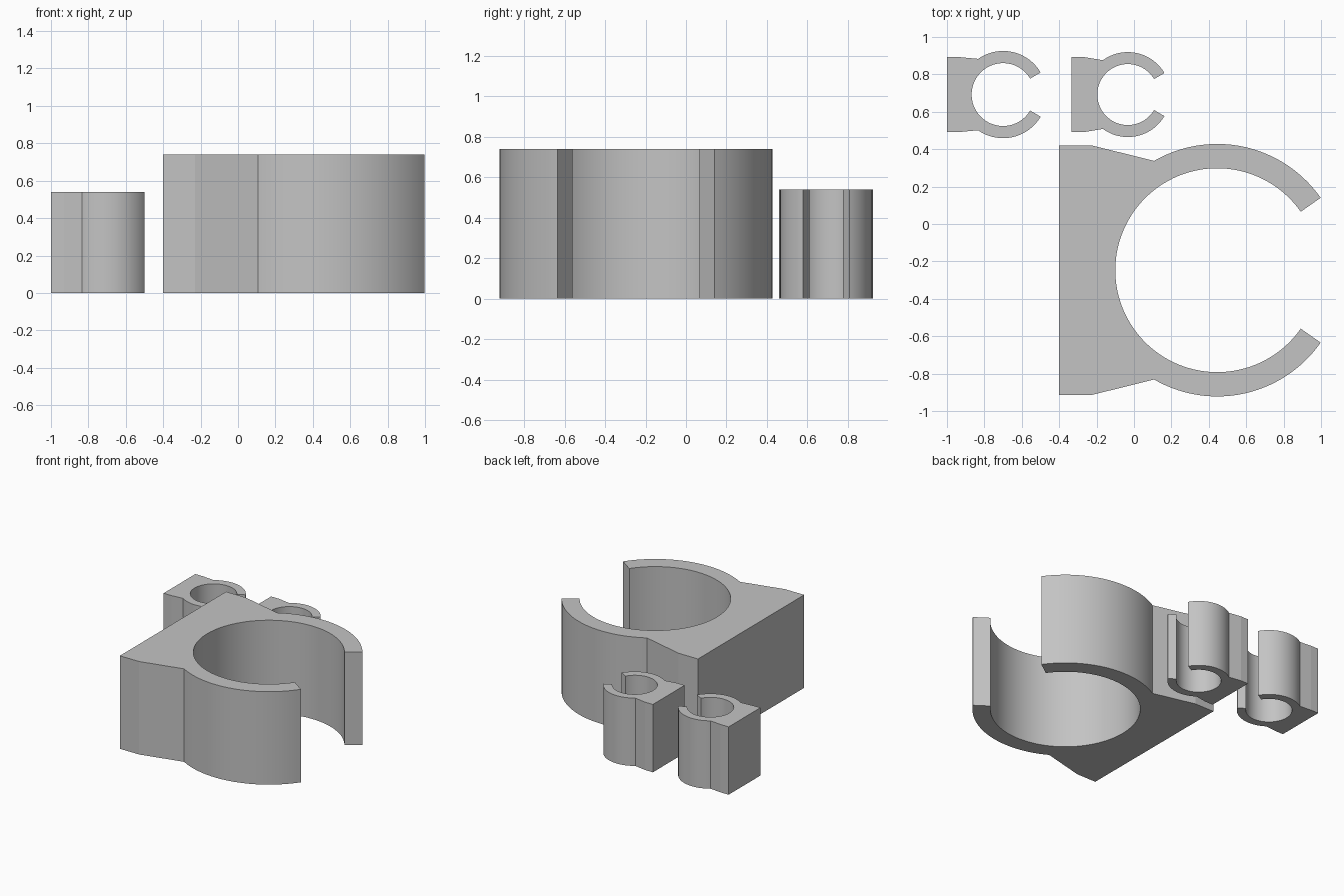
import bpy
import bmesh
import math

cube = bpy.data.objects.get("Cube")
if cube:
    bpy.data.objects.remove(cube, do_unlink=True)

# Single grey plastic
grey = bpy.data.materials.new("grey plastic")
grey.use_nodes = True
colour = (0.55, 0.55, 0.55, 1.0)
grey.diffuse_color = colour
grey.node_tree.nodes["Principled BSDF"].inputs["Base Color"].default_value = colour


def arc(centre, radius, start, end, step=3.0):
    """Points along an arc, angles in degrees."""
    n = max(2, round(abs(end - start) / step))
    angles = [math.radians(start + (end - start) * i / n) for i in range(n + 1)]
    return [(centre[0] + radius * math.cos(a), centre[1] + radius * math.sin(a))
            for a in angles]


def make_clip(name, centre, inner, outer, opening, joint, back, flat, half, height):
    """Snap clip: open ring on a tapered mounting block, extruded upward.

    opening and joint are angles from +x; back and flat are the x positions
    of the rear face and of the end of the straight sides of the block.
    """
    cx, cy = centre
    outline = arc(centre, outer, opening, joint)                # left arm
    outline += [(flat, cy + half), (back, cy + half),           # block
                (back, cy - half), (flat, cy - half)]
    outline += arc(centre, outer, 360 - joint, 360 - opening)   # right arm
    outline += arc(centre, inner, 360 - opening, opening)       # bore

    bm = bmesh.new()
    base = bm.faces.new([bm.verts.new((x, y, 0)) for x, y in outline])
    top = bmesh.ops.extrude_face_region(bm, geom=[base], use_keep_orig=True)
    verts = [g for g in top["geom"] if isinstance(g, bmesh.types.BMVert)]
    bmesh.ops.translate(bm, verts=verts, vec=(0, 0, height))
    bmesh.ops.recalc_face_normals(bm, faces=bm.faces)

    mesh = bpy.data.meshes.new(name)
    bm.to_mesh(mesh)
    bm.free()
    mesh.materials.append(grey)
    obj = bpy.data.objects.new(name, mesh)
    bpy.context.collection.objects.link(obj)

    # Smooth the arcs, keep every block corner crisp
    bpy.ops.object.select_all(action="DESELECT")
    obj.select_set(True)
    bpy.context.view_layer.objects.active = obj
    bpy.ops.object.shade_smooth_by_angle(angle=math.radians(4))
    return obj


make_clip("large_clip", (0.445, -0.247), 0.545, 0.675, 35, 120,
          back=-0.40, flat=-0.23, half=0.668, height=0.74)
make_clip("small_clip_right", (-0.70, 0.692), 0.168, 0.233, 30.5, 125,
          back=-1.0, flat=-0.93, half=0.20, height=0.54)
make_clip("small_clip_left", (-0.033, 0.692), 0.163, 0.227, 30.5, 126,
          back=-0.333, flat=-0.265, half=0.20, height=0.54)
